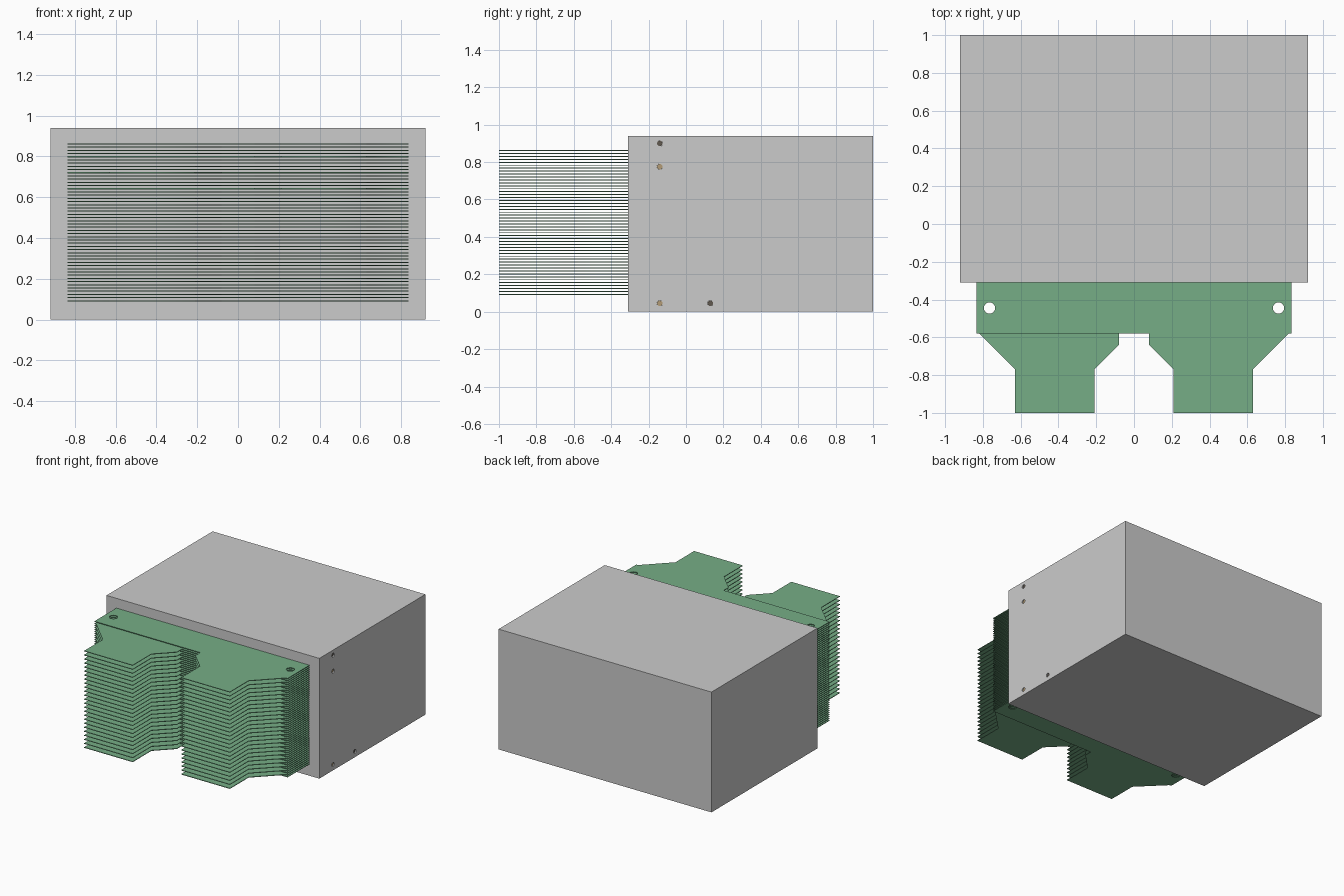
import bpy, math

if "Cube" in bpy.data.objects:
    bpy.data.objects.remove(bpy.data.objects["Cube"])

def material(name, rgb):
    m = bpy.data.materials.new(name)
    m.diffuse_color = (*rgb, 1)
    m.use_nodes = True
    m.node_tree.nodes["Principled BSDF"].inputs["Base Color"].default_value = m.diffuse_color
    return m

GREEN = material("green", (0.18, 0.42, 0.24))
TAN = material("tan", (0.45, 0.33, 0.18))
DARK = material("dark_brown", (0.12, 0.10, 0.08))

def cylinder_x(name, x, y, z, r, depth):
    bpy.ops.mesh.primitive_cylinder_add(vertices=20, radius=r, depth=depth,
                                        location=(x, y, z), rotation=(0, math.pi / 2, 0))
    ob = bpy.context.object
    ob.name = name
    return ob

# Closed housing
X, Y0, Y1, H = 0.92, -0.31, 1.0, 0.94
bpy.ops.mesh.primitive_cube_add(size=1, location=(0, (Y0 + Y1) / 2, H / 2))
housing = bpy.context.object
housing.name = "housing"
housing.scale = (2 * X, Y1 - Y0, H)
bpy.ops.object.transform_apply(location=True, rotation=False, scale=True)

# Small sockets in the right side, each with a recessed pin
for i, (y, z, mat) in enumerate([(-0.14, 0.90, DARK), (-0.14, 0.775, TAN),
                                 (-0.14, 0.045, TAN), (0.13, 0.045, DARK)]):
    cutter = cylinder_x(f"socket_cutter_{i}", X, y, z, 0.015, 0.05)
    cutter.hide_render = True
    cutter.hide_set(True)
    mod = housing.modifiers.new(f"socket_{i}", 'BOOLEAN')
    mod.operation, mod.solver, mod.object = 'DIFFERENCE', 'EXACT', cutter
    pin = cylinder_x(f"socket_pin_{i}", X - 0.018, y, z, 0.0145, 0.02)
    pin.data.materials.append(mat)

# Stacked thin plates: alternate plates carry their tab on opposite sides
COUNT, Z0, Z1, T = 50, 0.09, 0.864, 0.005
PITCH = (Z1 - Z0 - T) / (COUNT - 1)
OUTLINE = [(-0.835, -0.28), (-0.835, -0.58), (0.08, -0.58), (0.08, -0.64),
           (0.21, -0.77), (0.21, -1.0), (0.63, -1.0), (0.63, -0.77),
           (0.82, -0.58), (0.835, -0.58), (0.835, -0.28)]

def plate_stack(name, side, z):
    cu = bpy.data.curves.new(name + "_profile", 'CURVE')
    cu.dimensions, cu.fill_mode, cu.extrude = '2D', 'BOTH', T / 2
    loops = [OUTLINE]
    for hx in (-0.765, 0.765):
        loops.append([(hx + 0.03 * math.cos(a * math.tau / 24),
                       -0.445 + 0.03 * math.sin(a * math.tau / 24)) for a in range(24)])
    for pts in loops:
        sp = cu.splines.new('POLY')
        sp.points.add(len(pts) - 1)
        for p, (x, y) in zip(sp.points, pts):
            p.co = (side * x, y, 0, 1)
        sp.use_cyclic_u = True
    tmp = bpy.data.objects.new(name + "_profile", cu)
    bpy.context.collection.objects.link(tmp)
    deps = bpy.context.evaluated_depsgraph_get()
    me = bpy.data.meshes.new_from_object(tmp.evaluated_get(deps))
    bpy.data.objects.remove(tmp)
    ob = bpy.data.objects.new(name, me)
    bpy.context.collection.objects.link(ob)
    ob.location.z = z
    me.materials.clear()
    me.materials.append(GREEN)
    arr = ob.modifiers.new("stack", 'ARRAY')
    arr.count = COUNT // 2
    arr.use_relative_offset = False
    arr.use_constant_offset = True
    arr.constant_offset_displace = (0, 0, 2 * PITCH)

plate_stack("left_tab_plates", -1, Z0 + T / 2)
plate_stack("right_tab_plates", 1, Z0 + T / 2 + PITCH)
